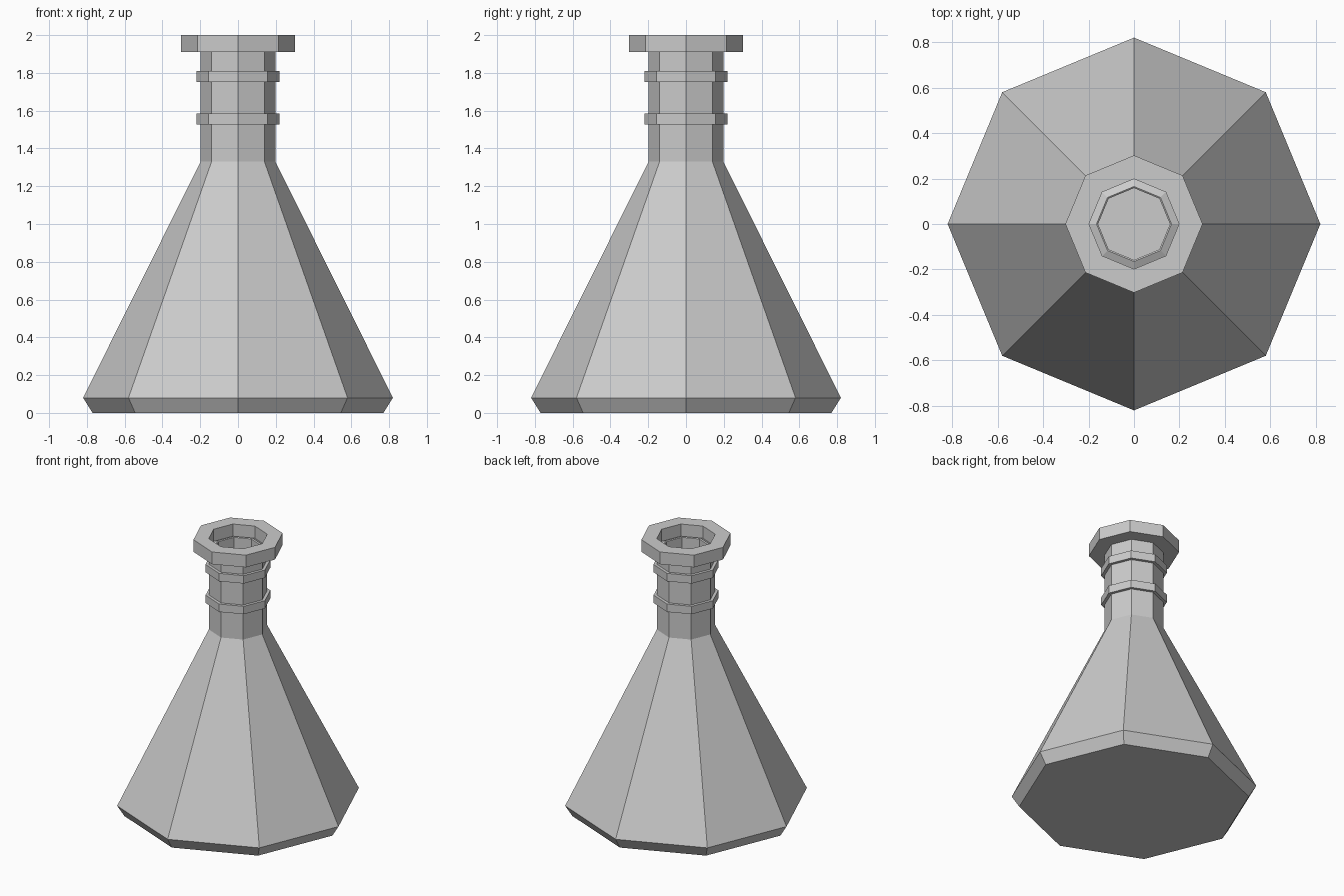
import bpy, bmesh
from math import cos, sin, tau

if "Cube" in bpy.data.objects:
    bpy.data.objects.remove(bpy.data.objects["Cube"])

SIDES = 8


def lathe(name, profile, closed=False):
    """Spin an (r, z) profile into a faceted octagonal part."""
    bm = bmesh.new()
    rings = [[bm.verts.new((r * cos(tau * i / SIDES), r * sin(tau * i / SIDES), z))
              for i in range(SIDES)] for r, z in profile]
    pairs = list(zip(rings, rings[1:]))
    if closed:
        pairs.append((rings[-1], rings[0]))
    for a, b in pairs:
        for i in range(SIDES):
            j = (i + 1) % SIDES
            bm.faces.new((a[i], a[j], b[j], b[i]))
    if not closed:
        bm.faces.new(rings[0])
        bm.faces.new(rings[-1])
    bmesh.ops.recalc_face_normals(bm, faces=bm.faces)
    mesh = bpy.data.meshes.new(name)
    bm.to_mesh(mesh)
    bm.free()
    obj = bpy.data.objects.new(name, mesh)
    bpy.context.collection.objects.link(obj)
    return obj


def band(name, outer, inner, z0, z1):
    return lathe(name, [(outer, z0), (outer, z1), (inner, z1), (inner, z0)], closed=True)


# Hollow flask: base, cone, neck, bevelled rim, then the inner wall down to the floor
lathe("flask_body", [
    (0.77, 0), (0.82, 0.08), (0.198, 1.33), (0.198, 1.91),
    (0.165, 1.925), (0.158, 1.92),
    (0.158, 1.32), (0.775, 0.08), (0.75, 0.04)])

# Two thin collars on the neck
for name, z in (("lower_collar", 1.527), ("upper_collar", 1.753)):
    band(name, 0.22, 0.19, z, z + 0.058)

# Wide lip around the mouth
band("lip", 0.302, 0.198, 1.91, 2.0)
